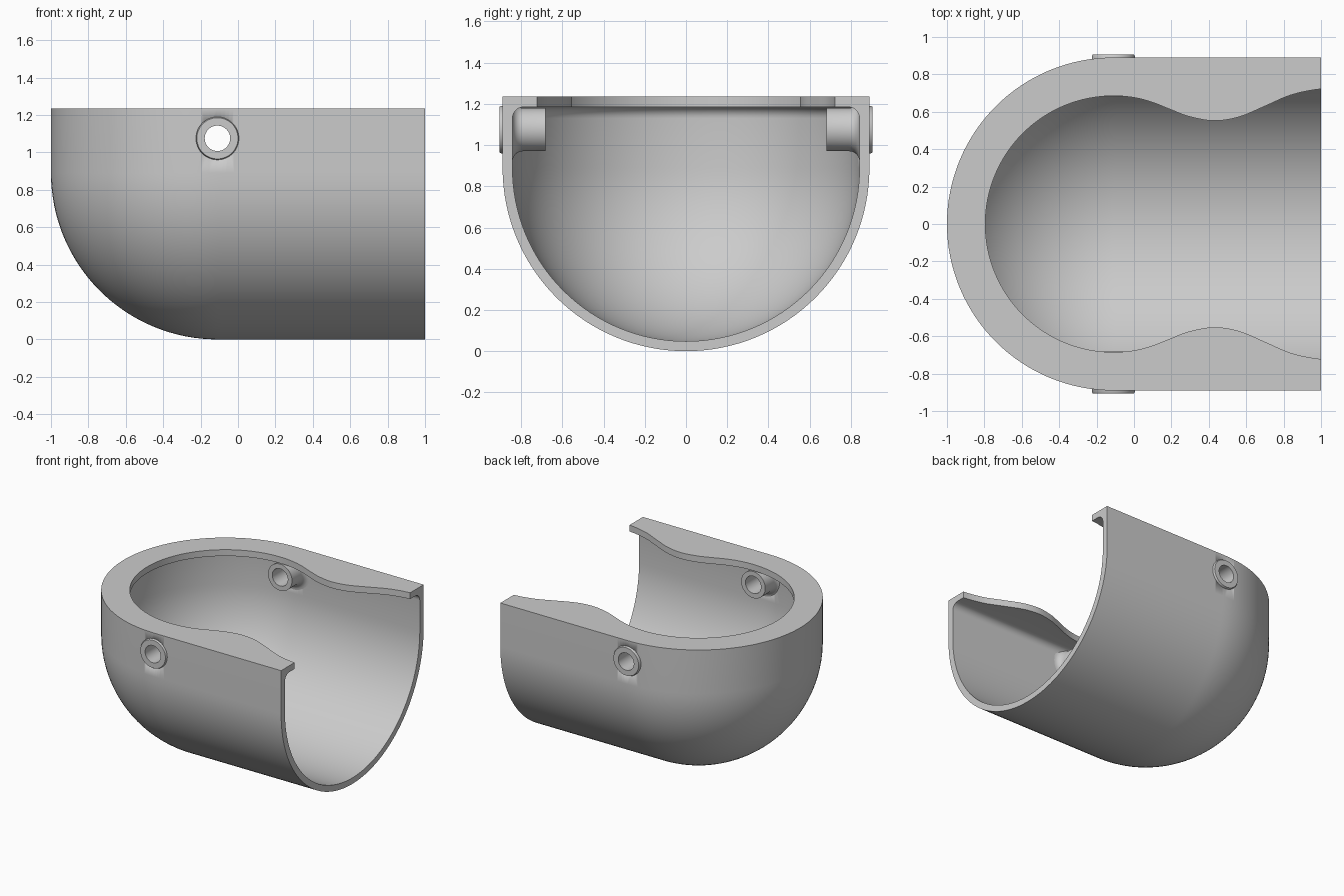
import bpy, bmesh, math
from mathutils import Matrix, Vector

cube = bpy.data.objects.get("Cube")
if cube:
    bpy.data.objects.remove(cube)

CX = -0.11            # centre of the dome end
R_OUT, R_IN = 0.89, 0.842
TOP, LIP_Z = 1.235, 1.185
END = 1.0
LIP_R = 0.685
BOSS_Z = 1.075

grey = bpy.data.materials.new("plain grey")
grey.use_nodes = True
grey.diffuse_color = (0.6, 0.6, 0.6, 1)
grey.node_tree.nodes["Principled BSDF"].inputs["Base Color"].default_value = (0.6, 0.6, 0.6, 1)


def finish(name, bm):
    bmesh.ops.remove_doubles(bm, verts=bm.verts, dist=1e-5)
    bmesh.ops.recalc_face_normals(bm, faces=bm.faces)
    mesh = bpy.data.meshes.new(name)
    bm.to_mesh(mesh)
    bm.free()
    mesh.materials.append(grey)
    obj = bpy.data.objects.new(name, mesh)
    bpy.context.collection.objects.link(obj)
    bpy.ops.object.select_all(action='DESELECT')
    obj.select_set(True)
    bpy.context.view_layer.objects.active = obj
    bpy.ops.object.shade_smooth_by_angle(angle=math.radians(32))
    return obj


def arc(cx, cy, r, a0, a1, n):
    steps = [math.radians(a0 + (a1 - a0) * i / n) for i in range(n + 1)]
    return [(cx + r * math.cos(a), cy + r * math.sin(a)) for a in steps]


# Wavy inner edge of the rim along the straight part
WAVE = [(CX, .685), (0, .676), (.1, .65), (.2, .61), (.3, .573), (.43, .552),
        (.56, .572), (.7, .63), (.84, .69), (END, .722)]


def wave_points(sub=5):
    pts = []
    slope = [0] + [(WAVE[i + 1][1] - WAVE[i - 1][1]) / (WAVE[i + 1][0] - WAVE[i - 1][0])
                   for i in range(1, len(WAVE) - 1)] + [0.1]
    for i in range(len(WAVE) - 1):
        (x0, y0), (x1, y1) = WAVE[i], WAVE[i + 1]
        h = x1 - x0
        for k in range(sub):
            t = k / sub
            y = ((2*t**3 - 3*t**2 + 1) * y0 + (t**3 - 2*t**2 + t) * h * slope[i]
                 + (3*t**2 - 2*t**3) * y1 + (t**3 - t**2) * h * slope[i + 1])
            pts.append((x0 + h * t, y))
    return pts + [WAVE[-1]]


def section(lip):
    """Half section from the outer bottom, over the rim, to the inner bottom."""
    fillet = 0.055
    return (arc(0, R_OUT, R_OUT, -90, 0, 32)
            + [(R_OUT, TOP), (lip, TOP), (lip, LIP_Z)]
            + arc(R_IN - fillet, LIP_Z - fillet, fillet, 90, 0, 6)
            + arc(0, R_OUT, R_IN, 0, -90, 32))


# Shell: straight side, round dome end, other straight side
straight = wave_points()
stations = [(x, -90, y) for x, y in reversed(straight)]
stations += [(CX, -90 - 180 * i / 64, LIP_R) for i in range(1, 64)]
stations += [(x, -270, y) for x, y in straight]

bm = bmesh.new()
rows = []
for x, angle, lip in stations:
    c, s = math.cos(math.radians(angle)), math.sin(math.radians(angle))
    rows.append([bm.verts.new((x + r * c, r * s, z)) for r, z in section(lip)])
for a, b in zip(rows, rows[1:]):
    for j in range(len(a) - 1):
        bm.faces.new((a[j], a[j + 1], b[j + 1], b[j]))
for row in (rows[0], rows[-1]):
    bm.faces.new(row)
shell = finish("shell", bm)

# Cutter that opens the side walls behind the bosses
bm = bmesh.new()
bmesh.ops.create_cone(bm, cap_ends=True, segments=48, radius1=0.085, radius2=0.085, depth=2.2,
                      matrix=Matrix.Translation((CX, 0, BOSS_Z)) @ Matrix.Rotation(math.pi / 2, 4, 'X'))
cutter = finish("hole_cutter", bm)
cutter.hide_render = True
cutter.hide_viewport = True
cut = shell.modifiers.new("side holes", 'BOOLEAN')
cut.operation = 'DIFFERENCE'
cut.solver = 'EXACT'
cut.object = cutter

# Hollow bosses with a filleted root inside and a thin flange outside
hole, body, root = 0.068, 0.105, 0.05
profile = ([(hole, 0.682), (body, 0.682)]
           + arc(body + root, R_IN - root, root, 180, 90, 6)
           + [(body + root, 0.855), (0.115, 0.855), (0.115, 0.897), (0.11, 0.906), (hole, 0.906)])
for name, side in (("left_boss", 1), ("right_boss", -1)):
    bm = bmesh.new()
    n = 48
    rings = []
    for i in range(n):
        a = 2 * math.pi * i / n
        rings.append([bm.verts.new((CX + r * math.cos(a), side * y, BOSS_Z + r * math.sin(a)))
                      for r, y in profile])
    for i in range(n):
        a, b = rings[i], rings[(i + 1) % n]
        for j in range(len(profile)):
            k = (j + 1) % len(profile)
            bm.faces.new((a[j], a[k], b[k], b[j]))
    finish(name, bm)
